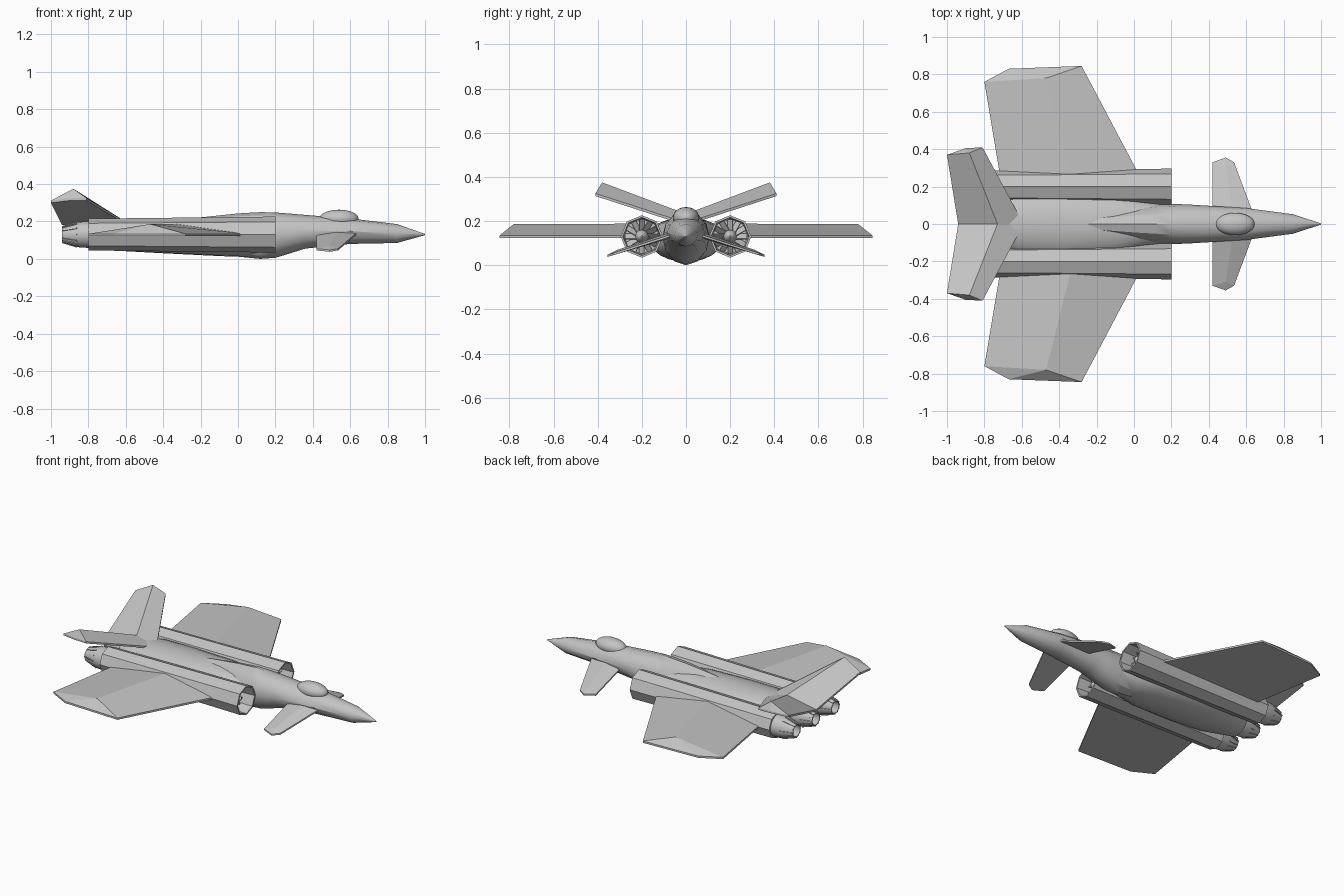
import bpy, bmesh
from math import sin, cos, pi, radians
from mathutils import Matrix, Vector

if "Cube" in bpy.data.objects:
    bpy.data.objects.remove(bpy.data.objects["Cube"], do_unlink=True)

AXIS_Z = 0.13     # height of the engine axes
ENGINE_Y = 0.2    # sideways offset of the outer engines

grey = bpy.data.materials.new("hull_grey")
grey.use_nodes = True
colour = (0.55, 0.55, 0.55, 1)
grey.diffuse_color = colour
for node in grey.node_tree.nodes:
    if node.type == 'BSDF_PRINCIPLED':
        node.inputs["Base Color"].default_value = colour


def finish(name, bm, mirror=False, smooth=None):
    """Turn a bmesh into an object, optionally mirrored across the centre line."""
    bmesh.ops.recalc_face_normals(bm, faces=bm.faces)
    mesh = bpy.data.meshes.new(name)
    bm.to_mesh(mesh)
    bm.free()
    mesh.materials.append(grey)
    obj = bpy.data.objects.new(name, mesh)
    bpy.context.collection.objects.link(obj)
    if smooth:
        bpy.ops.object.select_all(action='DESELECT')
        obj.select_set(True)
        bpy.context.view_layer.objects.active = obj
        bpy.ops.object.shade_smooth_by_angle(angle=radians(smooth))
    if mirror:
        mod = obj.modifiers.new("mirror", 'MIRROR')
        mod.use_axis = (False, True, False)
    return obj


def loft(name, sections, sides, y=0, mirror=False, smooth=None):
    """Skin elliptical sections (x, half width, bottom, top) and cap both ends."""
    bm = bmesh.new()
    rings = []
    for x, w, low, high in sections:
        mid, half = (low + high) / 2, (high - low) / 2
        rings.append([bm.verts.new((x, y + w * cos(2 * pi * i / sides),
                                    mid + half * sin(2 * pi * i / sides)))
                      for i in range(sides)])
    for a, b in zip(rings, rings[1:]):
        for i in range(sides):
            j = (i + 1) % sides
            bm.faces.new((a[i], a[j], b[j], b[i]))
    bm.faces.new(rings[0])
    bm.faces.new(rings[-1])
    return finish(name, bm, mirror, smooth)


def round_sections(pairs):
    return [(x, r, AXIS_Z - r, AXIS_Z + r) for x, r in pairs]


def fin(name, outline, ridge, lip):
    """Flat-bottomed lifting surface whose top rises to a ridge.
    Outline: root front, tip front, tip middle, tip back, root back."""
    bm = bmesh.new()
    low = [bm.verts.new(p) for p in outline]
    top = [bm.verts.new(Vector(p) + Vector((0, 0, lip))) for p in outline]
    root, tip = [bm.verts.new(p) for p in ridge]
    bm.faces.new(low)
    for i in range(5):
        j = (i + 1) % 5
        bm.faces.new((low[i], low[j], top[j], top[i]))
    bm.faces.new((top[0], top[1], tip, root))
    bm.faces.new((top[1], top[2], tip))
    bm.faces.new((top[2], top[3], tip))
    bm.faces.new((top[3], top[4], root, tip))
    bm.faces.new((top[4], top[0], root))
    return finish(name, bm, mirror=True)


def radial_plates(name, count, y, offset, turn, size, mirror):
    """Ring of small plates about an engine axis."""
    bm = bmesh.new()
    for i in range(count):
        m = (Matrix.Translation((0, y, AXIS_Z))
             @ Matrix.Rotation(2 * pi * i / count, 4, 'X')
             @ Matrix.Translation(offset) @ turn @ Matrix.Diagonal((*size, 1)))
        bmesh.ops.create_cube(bm, size=1, matrix=m)
    return finish(name, bm, mirror)


# Forward fuselage: pointed nose, deep belly and tapering spine
loft("forward_fuselage", [
    (-0.28, 0.02, 0.12, 0.212), (-0.2, 0.06, 0.06, 0.222), (0, 0.09, 0.012, 0.243),
    (0.12, 0.104, 0.0, 0.25), (0.2, 0.107, 0.006, 0.248), (0.28, 0.105, 0.03, 0.242),
    (0.36, 0.1, 0.055, 0.235), (0.6, 0.085, 0.08, 0.216), (0.85, 0.052, 0.085, 0.186),
    (1.0, 0.003, 0.127, 0.133)], 12, smooth=32)

# Broad rear body blending between the engines
loft("rear_body", [
    (0.2, 0.095, 0.03, 0.19), (0.05, 0.125, 0.01, 0.212), (-0.1, 0.165, 0.015, 0.216),
    (-0.4, 0.18, 0.03, 0.216), (-0.62, 0.17, 0.042, 0.216), (-0.8, 0.09, 0.052, 0.208)],
    24, smooth=40)

# Canopy bubble
bm = bmesh.new()
bmesh.ops.create_uvsphere(bm, u_segments=24, v_segments=12, radius=1,
                          matrix=Matrix.Translation((0.54, 0, 0.215))
                          @ Matrix.Diagonal((0.105, 0.06, 0.048, 1)))
finish("canopy", bm, smooth=40)

# Octagonal engine housings with hollow intakes
loft("engine_housing", round_sections(
    [(-0.8, 0.085), (0.2, 0.096), (0.2, 0.086), (0.08, 0.08)]), 8, ENGINE_Y, True)

# Intake fans
loft("fan_hub", round_sections([(0.08, 0.03), (0.12, 0.03), (0.15, 0.02), (0.165, 0.004)]),
     12, ENGINE_Y, True, smooth=40)
radial_plates("fan_blades", 12, ENGINE_Y, (0.11, 0, 0.052),
              Matrix.Rotation(radians(40), 4, 'Z'), (0.035, 0.004, 0.05), True)

# Exhaust nozzles: one in the centre and one behind each housing
nozzle = round_sections([(-0.78, 0.073), (-0.86, 0.067), (-0.94, 0.042),
                         (-0.94, 0.036), (-0.84, 0.05)])
for label, y, mirror in (("centre", 0, False), ("outer", ENGINE_Y, True)):
    loft(label + "_nozzle", nozzle, 16, y, mirror, smooth=25)
    radial_plates(label + "_nozzle_ribs", 12, y, (-0.9, 0, 0.055),
                  Matrix.Rotation(-0.3, 4, 'Y'), (0.08, 0.006, 0.006), mirror)

# Main wings
fin("wing", [(0.05, 0.22, 0.122), (-0.28, 0.845, 0.122), (-0.67, 0.83, 0.122),
             (-0.8, 0.76, 0.122), (-0.71, 0.22, 0.122)],
    [(-0.33, 0.22, 0.188), (-0.47, 0.78, 0.186)], 0.012)

# Canted tail fins
fin("tail_fin", [(-0.59, 0, 0.18), (-0.81, 0.41, 0.313), (-0.9, 0.405, 0.312),
                 (-1.0, 0.37, 0.3), (-0.94, 0, 0.18)],
    [(-0.73, 0, 0.232), (-0.88, 0.38, 0.375)], 0.012)

# Drooping foreplanes
fin("foreplane", [(0.64, 0.05, 0.135), (0.535, 0.33, 0.045), (0.49, 0.355, 0.038),
                  (0.42, 0.33, 0.045), (0.42, 0.05, 0.128)],
    [(0.53, 0.05, 0.155), (0.49, 0.31, 0.07)], 0.01)
